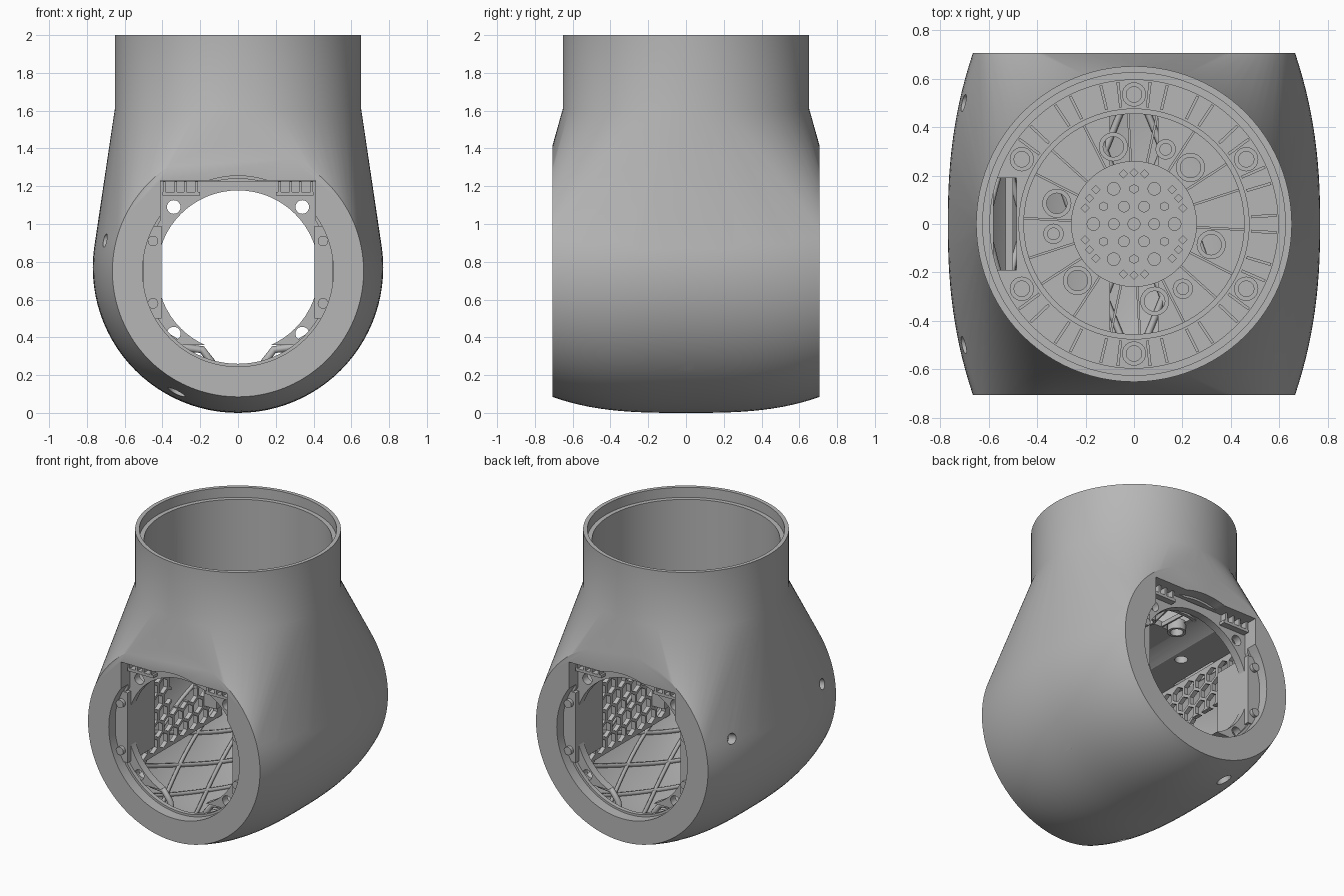
import bpy, bmesh, math
from math import sin, cos, pi, radians
from mathutils import Matrix, Vector

if "Cube" in bpy.data.objects:
    bpy.data.objects.remove(bpy.data.objects["Cube"])

grey = bpy.data.materials.new("housing grey")
grey.use_nodes = True
TONE = (0.47, 0.47, 0.47, 1)
grey.diffuse_color = TONE
grey.node_tree.nodes["Principled BSDF"].inputs["Base Color"].default_value = TONE

HALF = 0.707   # half length of the barrel
AXIS = 0.75    # height of the end openings


def make(name, bm):
    bmesh.ops.recalc_face_normals(bm, faces=bm.faces)
    mesh = bpy.data.meshes.new(name)
    bm.to_mesh(mesh)
    bm.free()
    mesh.materials.append(grey)
    obj = bpy.data.objects.new(name, mesh)
    bpy.context.collection.objects.link(obj)
    return obj


def select(obj):
    bpy.ops.object.select_all(action='DESELECT')
    obj.select_set(True)
    bpy.context.view_layer.objects.active = obj


def smooth(obj, angle=28):
    select(obj)
    bpy.ops.object.shade_smooth_by_angle(angle=radians(angle))


def cut(obj, bm):
    cutter = make("cutter", bm)
    cutter.hide_render = True
    mod = obj.modifiers.new("cut", 'BOOLEAN')
    mod.object, mod.operation, mod.solver = cutter, 'DIFFERENCE', 'EXACT'
    select(obj)
    bpy.ops.object.modifier_apply(modifier="cut")
    bpy.data.objects.remove(cutter)


def box(bm, x0, x1, y0, y1, z0, z1, turn=0):
    m = Matrix.Translation(((x0 + x1) / 2, (y0 + y1) / 2, (z0 + z1) / 2))
    m = Matrix.Rotation(turn, 4, 'Z') @ m @ Matrix.Diagonal((x1 - x0, y1 - y0, z1 - z0, 1))
    bmesh.ops.create_cube(bm, size=1, matrix=m)
    return bm


def rod(bm, start, end, r, n=24):
    a, b = Vector(start), Vector(end)
    m = Matrix.Translation((a + b) / 2) @ (b - a).to_track_quat('Z', 'Y').to_matrix().to_4x4()
    bmesh.ops.create_cone(bm, cap_ends=True, segments=n, radius1=r, radius2=r,
                          depth=(b - a).length, matrix=m)
    return bm


def pole(bm, x, y, z0, z1, r, n=24):
    return rod(bm, (x, y, z0), (x, y, z1), r, n)


def polar(r, deg):
    return r * cos(radians(deg)), r * sin(radians(deg))


def barrel_section(y):
    t = abs(y) / HALF
    return 0.769 - 0.104 * t ** 2.3, 0.769 - 0.104 * t ** 2.3 + 0.085 * t ** 3


def barrel_hull(length, inset, ceiling, steps, ring=None):
    bm = bmesh.new()
    for i in range(steps + 1):
        y = length * (2 * i / steps - 1)
        r, zc = barrel_section(y)
        r -= inset
        top = math.asin(min(1, (ceiling - zc) / r))   # where the section meets the ceiling
        for k in range(97):
            a = top - (pi + 2 * top) * k / 96
            bm.verts.new((r * cos(a), y, zc + r * sin(a)))
    if ring:
        for k in range(96):
            bm.verts.new((*polar(ring[0], 3.75 * k), ring[1]))
    bmesh.ops.remove_doubles(bm, verts=bm.verts, dist=1e-5)
    found = bmesh.ops.convex_hull(bm, input=bm.verts)
    loose = set(found["geom_interior"]) | set(found["geom_unused"])
    bmesh.ops.delete(bm, geom=[v for v in loose if isinstance(v, bmesh.types.BMVert)], context='VERTS')
    bmesh.ops.dissolve_limit(bm, angle_limit=radians(0.1), verts=bm.verts, edges=bm.edges)
    return bm


# Outer shell: bulging barrel blended into a straight round neck
body = barrel_hull(HALF, 0, 9, 28, (0.652, 1.61))
lid = max(body.faces, key=lambda f: f.calc_center_median().z)
raised = bmesh.ops.extrude_face_region(body, geom=[lid])["geom"]
bmesh.ops.delete(body, geom=[lid], context='FACES_ONLY')
bmesh.ops.translate(body, vec=(0, 0, 0.39), verts=[v for v in raised if isinstance(v, bmesh.types.BMVert)])
shell = make("housing_shell", body)

# Lower chamber, end openings and neck bores
cut(shell, barrel_hull(0.6, 0.06, 1.17, 16))
cut(shell, rod(bmesh.new(), (0, -1, AXIS), (0, 1, AXIS), 0.49, 96))
for s in (-1, 1):
    ys = sorted((s * 0.59, s * 0.8))
    cut(shell, box(bmesh.new(), -0.41, 0.41, *ys, 0.8, 1.23))
    cut(shell, rod(bmesh.new(), (0, s * 0.63, AXIS), (0, s * 0.8, AXIS), 0.505, 96))
for r, z in ((0.625, 1.93), (0.595, 1.4), (0.475, 1.23)):
    cut(shell, pole(bmesh.new(), 0, 0, z, 2.1, r, 96))
cut(shell, box(bmesh.new(), -0.58, -0.485, -0.19, 0.19, 1.1, 1.45))

# Fastener holes through the right wall, and through the neck floor
holes = bmesh.new()
for y in (-0.5, 0.5):
    for deg, r in ((167, 0.036), (243, 0.05)):
        x, z = polar(1, deg)
        rod(holes, (0.55 * x, y, AXIS + 0.55 * z), (0.85 * x, y, AXIS + 0.85 * z), r)
for k in range(6):
    pole(holes, *polar(0.33, 45 + 60 * k), 1.1, 1.3, 0.042)
cut(shell, holes)
smooth(shell)

# Ribbed seat around the neck floor, ribs in pairs
seat = bmesh.new()
for k in range(18):
    if abs(k - 9) > 1:
        for d in (-3.5, 3.5):
            box(seat, 0.485, 0.59, -0.006, 0.006, 1.39, 1.43, radians(20 * k + d))
for k in range(6):
    pole(seat, *polar(0.535, 90 + 60 * k), 1.39, 1.435, 0.05)
seat = make("seat_ribs", seat)
bores = bmesh.new()
for k in range(6):
    pole(bores, *polar(0.535, 90 + 60 * k), 1.41, 1.5, 0.032)
cut(seat, bores)
smooth(seat)


def hoop(name, inner, outer, z0, z1):
    ring = make(name, pole(bmesh.new(), 0, 0, z0, z1, outer, 96))
    cut(ring, pole(bmesh.new(), 0, 0, z0 - 1, z1 + 1, inner, 96))
    smooth(ring)


hoop("floor_rim", 0.455, 0.478, 1.22, 1.39)

# Perforated disc in the middle of the neck floor
disc = make("floor_disc", pole(bmesh.new(), 0, 0, 1.22, 1.26, 0.26, 64))
bores = pole(bmesh.new(), 0, 0, 1.24, 1.3, 0.025, 16)
for k in range(6):
    pole(bores, *polar(0.168, 60 * k), 1.235, 1.3, 0.026, 16)
    pole(bores, *polar(0.083, 60 * k), 1.245, 1.3, 0.022, 16)
    for d in (-12, 0, 12):
        pole(bores, *polar(0.212, 30 + 60 * k + d), 1.245, 1.3, 0.017, 4)
    pole(bores, *polar(0.145, 30 + 60 * k), 1.245, 1.3, 0.018, 6)
cut(disc, bores)
smooth(disc)

# Floor ribs, hole collars and small screw bosses
ribs, collars, bores = bmesh.new(), bmesh.new(), bmesh.new()
for k in range(6):
    for d in (12, 33, 48):
        box(ribs, 0.25, 0.46, -0.005, 0.005, 1.22, 1.25, radians(45 + 60 * k + d))
    pole(collars, *polar(0.33, 45 + 60 * k), 1.18, 1.25, 0.06)
    pole(bores, *polar(0.33, 45 + 60 * k), 1.1, 1.3, 0.042)
for k in range(3):
    pole(collars, *polar(0.335, 67 + 120 * k), 1.18, 1.27, 0.042)
    pole(bores, *polar(0.335, 67 + 120 * k), 1.1, 1.3, 0.024)
make("floor_ribs", ribs)
collars = make("floor_collars", collars)
cut(collars, bores)
smooth(collars)

# Mounting frame, brackets, teeth and straps at both ends
for s, end in ((-1, "front"), (1, "back")):
    def span(a, b):
        return sorted((s * a, s * b))

    frame = make(end + "_mount_frame", box(bmesh.new(), -0.46, 0.46, *span(0.55, 0.605), 0.36, 1.228))
    cut(frame, rod(bmesh.new(), (0, -1, AXIS), (0, 1, AXIS), 0.428, 64))
    bores = bmesh.new()
    for x in (-0.34, 0.34):
        for z in (0.42, 1.09):
            rod(bores, (x, s * 0.5, z), (x, s * 0.7, z), 0.036)
    cut(frame, bores)
    smooth(frame)

    brackets = bmesh.new()
    for x in (-1, 1):
        box(brackets, *sorted((x * 0.405, x * 0.5)), *span(0.34, 0.64), 0.5, 0.99)
        for z in (0.58, 0.91):
            rod(brackets, (x * 0.45, s * 0.6, z), (x * 0.45, s * 0.665, z), 0.028, 16)
    make(end + "_side_brackets", brackets)

    teeth = bmesh.new()
    for x in (-1, 1):
        box(teeth, *sorted((x * 0.2, x * 0.4)), *span(0.59, 0.65), 1.15, 1.17)
        for d in (0.22, 0.28, 0.33, 0.39):
            box(teeth, x * d - 0.007, x * d + 0.007, *span(0.59, 0.65), 1.165, 1.225)
    make(end + "_top_teeth", teeth)

    for x, side in ((-1, "right"), (1, "left")):
        curve = bpy.data.curves.new(end + "_strap", 'CURVE')
        curve.dimensions, curve.bevel_depth, curve.bevel_resolution = '3D', 0.02, 2
        path = [(0.37, 0.4), (0.28, 0.345), (0.19, 0.335), (0.14, 0.27), (0.12, 0.17), (0.1, 0.06)]
        spline = curve.splines.new('POLY')
        spline.points.add(len(path) - 1)
        for p, (px, pz) in zip(spline.points, path):
            p.co = (x * px, s * 0.55, pz, 1)
        curve.materials.append(grey)
        strap = bpy.data.objects.new(end + "_" + side + "_strap", curve)
        bpy.context.collection.objects.link(strap)

# Honeycomb walls inside the chamber, the right one with a window
for x, side in ((-1, "right"), (1, "left")):
    xs = sorted((x * 0.5, x * 0.53))
    wall = make(side + "_honeycomb", box(bmesh.new(), *xs, -0.54, 0.54, 0.36, 1.17))
    cells = bmesh.new()
    for row in range(8):
        for col in range(9 + row % 2):
            y = -0.44 + 0.11 * col - 0.055 * (row % 2)
            z = 0.43 + 0.095 * row
            rod(cells, (0.4 * x, y, z), (0.6 * x, y, z), 0.052, 6)
    cut(wall, cells)
    if side == "right":
        cut(wall, box(bmesh.new(), -0.6, -0.4, -0.02, 0.26, 0.6, 0.86))

# Diamond lattice along the chamber floor
lattice = bpy.data.curves.new("floor_lattice", 'CURVE')
lattice.dimensions, lattice.bevel_depth, lattice.bevel_resolution = '3D', 0.014, 1
for lean in (-1, 1):
    for k in range(-3, 4):
        spline = lattice.splines.new('POLY')
        spline.points.add(16)
        for i, p in enumerate(spline.points):
            y = -0.6 + 1.2 * i / 16
            r, zc = barrel_section(y)
            a = radians(270 + 20 * k + lean * 33 * y)
            p.co = ((r - 0.065) * cos(a), y, zc + (r - 0.065) * sin(a), 1)
lattice.materials.append(grey)
bpy.context.collection.objects.link(bpy.data.objects.new("floor_lattice", lattice))
